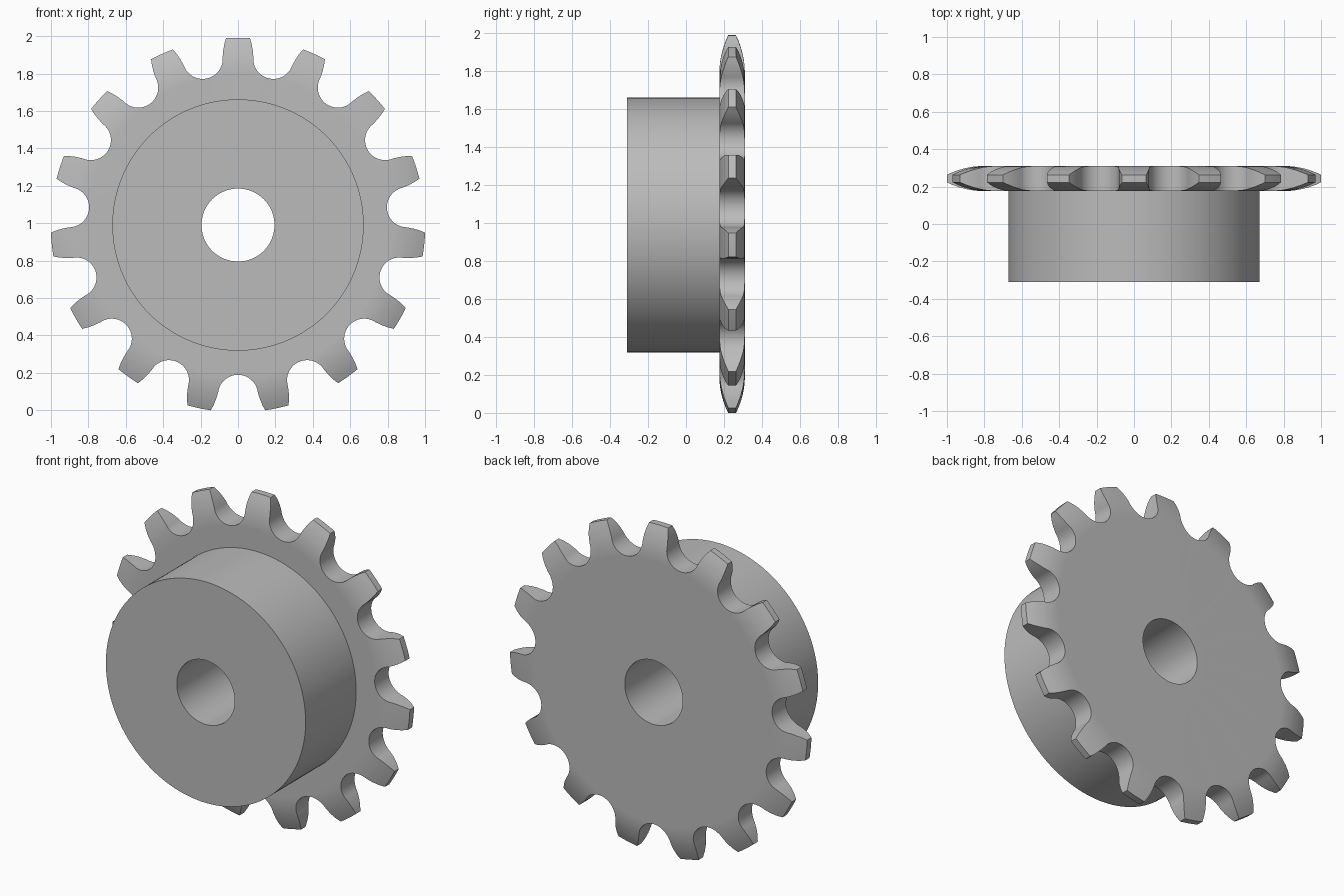
import bpy, bmesh
from math import sin, cos, atan2, hypot, radians, sqrt

cube = bpy.data.objects.get("Cube")
if cube:
    bpy.data.objects.remove(cube, do_unlink=True)

TEETH, COLS = 15, 8
STEP = radians(360 / TEETH)
HALF = STEP / 2
CENTRE_Z = 0.99
BORE, HUB = 0.195, 0.672
GEAR_Y, GEAR_HALF = 0.243, 0.067      # mid plane and half thickness
SEAT_R, SEAT_DIST = 0.107, 0.908      # round gap between teeth
CROWN_START, CROWN_R = 0.80, 0.456    # rounded sides of the teeth

steel = bpy.data.materials.new("steel_grey")
steel.use_nodes = True
GREY = (0.5, 0.5, 0.5, 1)
steel.diffuse_color = GREY
steel.node_tree.nodes["Principled BSDF"].inputs["Base Color"].default_value = GREY


def polar(r, a, y):
    return (r * sin(a), y, CENTRE_Z + r * cos(a))


def finish(name, bm):
    bmesh.ops.remove_doubles(bm, verts=bm.verts, dist=1e-5)
    bmesh.ops.recalc_face_normals(bm, faces=bm.faces)
    mesh = bpy.data.meshes.new(name)
    bm.to_mesh(mesh)
    bm.free()
    mesh.materials.append(steel)
    obj = bpy.data.objects.new(name, mesh)
    bpy.context.collection.objects.link(obj)
    bpy.ops.object.select_all(action='DESELECT')
    obj.select_set(True)
    bpy.context.view_layer.objects.active = obj
    bpy.ops.object.shade_smooth_by_angle(angle=radians(32))
    return obj


def quad(bm, *points):
    bm.faces.new([bm.verts.new(p) for p in points])


def half_thickness(r):
    d = max(0, r - CROWN_START)
    return GEAR_HALF - CROWN_R + sqrt(CROWN_R ** 2 - d ** 2)


# Half outline of one tooth as (radius, half angle), from gap floor to tip
outline = []
ARC = 14
for i in range(ARC + 1):
    t = radians(270 - 12 + (175 - 258) * i / ARC)
    outline.append((SEAT_DIST * sin(HALF) + SEAT_R * cos(t),
                    SEAT_DIST * cos(HALF) + SEAT_R * sin(t)))
outline += [(0.079, 0.935), (0.073, 0.968), (0.064, 0.999)]
rows = [(BORE, HALF)] + [(hypot(x, z), atan2(x, z)) for x, z in outline]

# Toothed disc: each tooth is a grid of rows and columns on both sides
bm = bmesh.new()
for n in range(TEETH):
    def point(row, col, side):
        r, a = rows[row]
        return polar(r, n * STEP + a * (2 * col / COLS - 1),
                     GEAR_Y + side * half_thickness(r))

    last = len(rows) - 1
    for i in range(last):
        for side in (-1, 1):
            for c in range(COLS):
                quad(bm, point(i, c, side), point(i, c + 1, side),
                     point(i + 1, c + 1, side), point(i + 1, c, side))
        if i > 0:                      # tooth flanks
            for c in (0, COLS):
                quad(bm, point(i, c, -1), point(i, c, 1),
                     point(i + 1, c, 1), point(i + 1, c, -1))
    for i in (0, last):                # bore wall and tooth tip
        for c in range(COLS):
            quad(bm, point(i, c, -1), point(i, c + 1, -1),
                 point(i, c + 1, 1), point(i, c, 1))
finish("toothed_disc", bm)

# Hub: a thick ring in front of the disc
bm = bmesh.new()
front, back = -0.31, GEAR_Y - GEAR_HALF
section = [(BORE, front), (HUB, front), (HUB, back), (BORE, back)]
count = TEETH * COLS
for k in range(count):
    a, b = k * STEP / COLS, (k + 1) * STEP / COLS
    for (r0, y0), (r1, y1) in zip(section, section[1:] + section[:1]):
        quad(bm, polar(r0, a, y0), polar(r0, b, y0),
             polar(r1, b, y1), polar(r1, a, y1))
finish("hub", bm)
